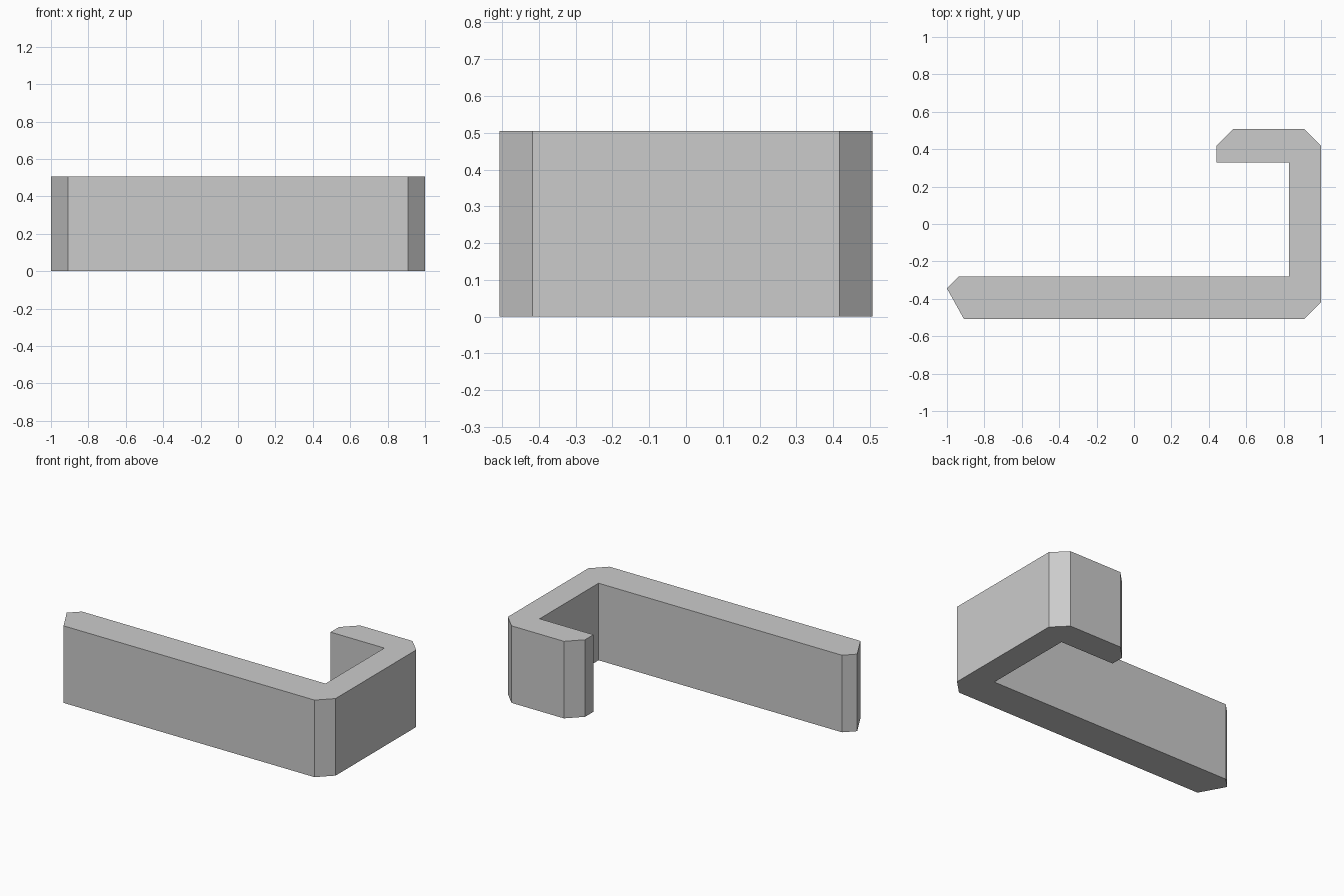
import bpy
import bmesh

cube = bpy.data.objects.get("Cube")
if cube:
    bpy.data.objects.remove(cube, do_unlink=True)

HEIGHT = 0.505

# Plain grey material
grey = bpy.data.materials.new("plain_grey")
grey.use_nodes = True
colour = (0.6, 0.6, 0.6, 1)
grey.diffuse_color = colour
grey.node_tree.nodes["Principled BSDF"].inputs["Base Color"].default_value = colour


def extrude_profile(name, outline, height, material):
    """Raise a flat outline into a solid prism standing on the ground."""
    bm = bmesh.new()
    base = bm.faces.new([bm.verts.new((x, y, 0)) for x, y in outline])
    raised = bmesh.ops.extrude_face_region(bm, geom=[base], use_keep_orig=True)
    top = [v for v in raised["geom"] if isinstance(v, bmesh.types.BMVert)]
    bmesh.ops.translate(bm, verts=top, vec=(0, 0, height))
    bmesh.ops.recalc_face_normals(bm, faces=bm.faces)
    mesh = bpy.data.meshes.new(name)
    bm.to_mesh(mesh)
    bm.free()
    mesh.materials.append(material)
    obj = bpy.data.objects.new(name, mesh)
    bpy.context.collection.objects.link(obj)
    return obj


# Hooked wall: long front arm, side wall and short return, corners chamfered
outline = [
    (-0.91, -0.507), (0.91, -0.507), (1, -0.417),      # front arm, outer
    (1, 0.417), (0.91, 0.507),                         # side wall, outer
    (0.53, 0.507), (0.44, 0.417), (0.44, 0.33),        # return and its tip
    (0.83, 0.33), (0.83, -0.28),                       # inner corners
    (-0.935, -0.28), (-1, -0.345),                     # front arm tip
]
extrude_profile("hooked_wall", outline, HEIGHT, grey)
